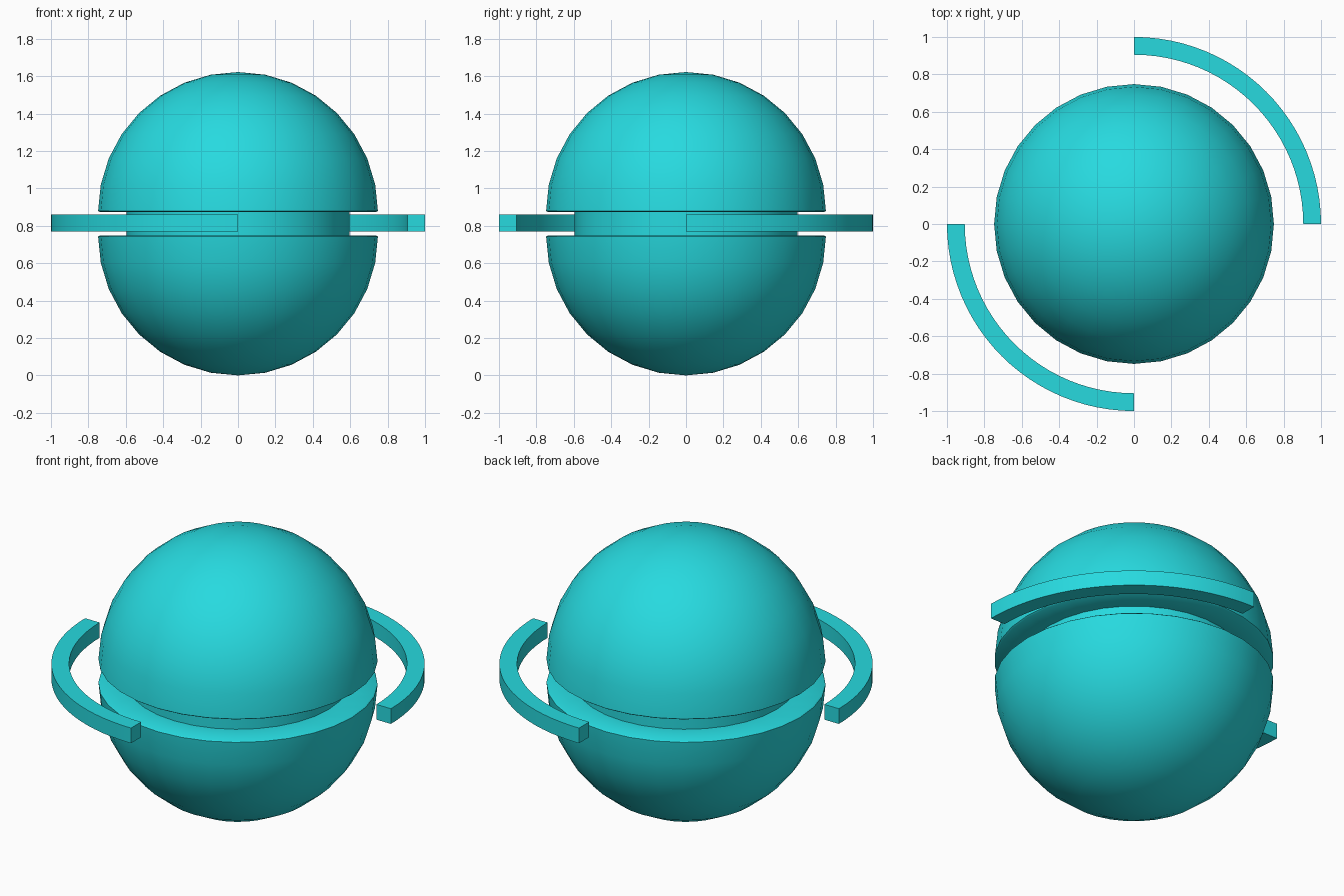
import bpy, bmesh, math

if "Cube" in bpy.data.objects:
    bpy.data.objects.remove(bpy.data.objects["Cube"])

teal = bpy.data.materials.new("teal")
teal.diffuse_color = (0.02, 0.70, 0.74, 1)
teal.use_nodes = True
teal.node_tree.nodes["Principled BSDF"].inputs["Base Color"].default_value = teal.diffuse_color

R, CORE, MID, GAP = 0.748, 0.595, 0.811, 0.063


def finish(name, bm, angle):
    bmesh.ops.remove_doubles(bm, verts=bm.verts, dist=1e-5)
    bmesh.ops.recalc_face_normals(bm, faces=bm.faces)
    me = bpy.data.meshes.new(name)
    bm.to_mesh(me)
    bm.free()
    me.materials.append(teal)
    ob = bpy.data.objects.new(name, me)
    bpy.context.collection.objects.link(ob)
    bpy.ops.object.select_all(action='DESELECT')
    ob.select_set(True)
    bpy.context.view_layer.objects.active = ob
    bpy.ops.object.shade_smooth_by_angle(angle=math.radians(angle))
    return ob


def lathe(name, profile, start=0, sweep=360, steps=32, closed=False, angle=50):
    """Sweep an (r, z) profile around the z axis, capping open sweeps."""
    bm = bmesh.new()
    full = sweep == 360
    rows = []
    for i in range(steps if full else steps + 1):
        a = math.radians(start + sweep * i / steps)
        rows.append([bm.verts.new((r * math.cos(a), r * math.sin(a), z)) for r, z in profile])
    n = len(profile)
    for i in range(steps):
        p, q = rows[i], rows[(i + 1) % len(rows)]
        for j in range(n if closed else n - 1):
            k = (j + 1) % n
            bm.faces.new((p[j], q[j], q[k], p[k]))
    if not full:
        bm.faces.new(rows[0])
        bm.faces.new(rows[-1])
    bmesh.ops.dissolve_degenerate(bm, edges=bm.edges, dist=1e-6)
    return finish(name, bm, angle)


# two domed shells with softened flat rims facing each other
for name, s in (("upper_shell", 1), ("lower_shell", -1)):
    base = MID + s * GAP
    prof = [(0, base), (CORE, base), (R - 0.008, base), (R, base + s * 0.006)]
    for i in range(1, 9):
        a = math.pi / 2 * i / 8
        prof.append((R * math.cos(a) if i < 8 else 0, base + s * R * math.sin(a)))
    lathe(name, prof)

# recessed core band joining the shells
lathe("core_band", [(CORE, MID - GAP), (CORE, MID + GAP)])

# two opposed quarter rings
for name, start in (("back_right_ring_arc", 0), ("front_left_ring_arc", 180)):
    lathe(name, [(0.905, 0.77), (1, 0.77), (1, 0.86), (0.905, 0.86)],
          start, 90, 24, closed=True, angle=30)
